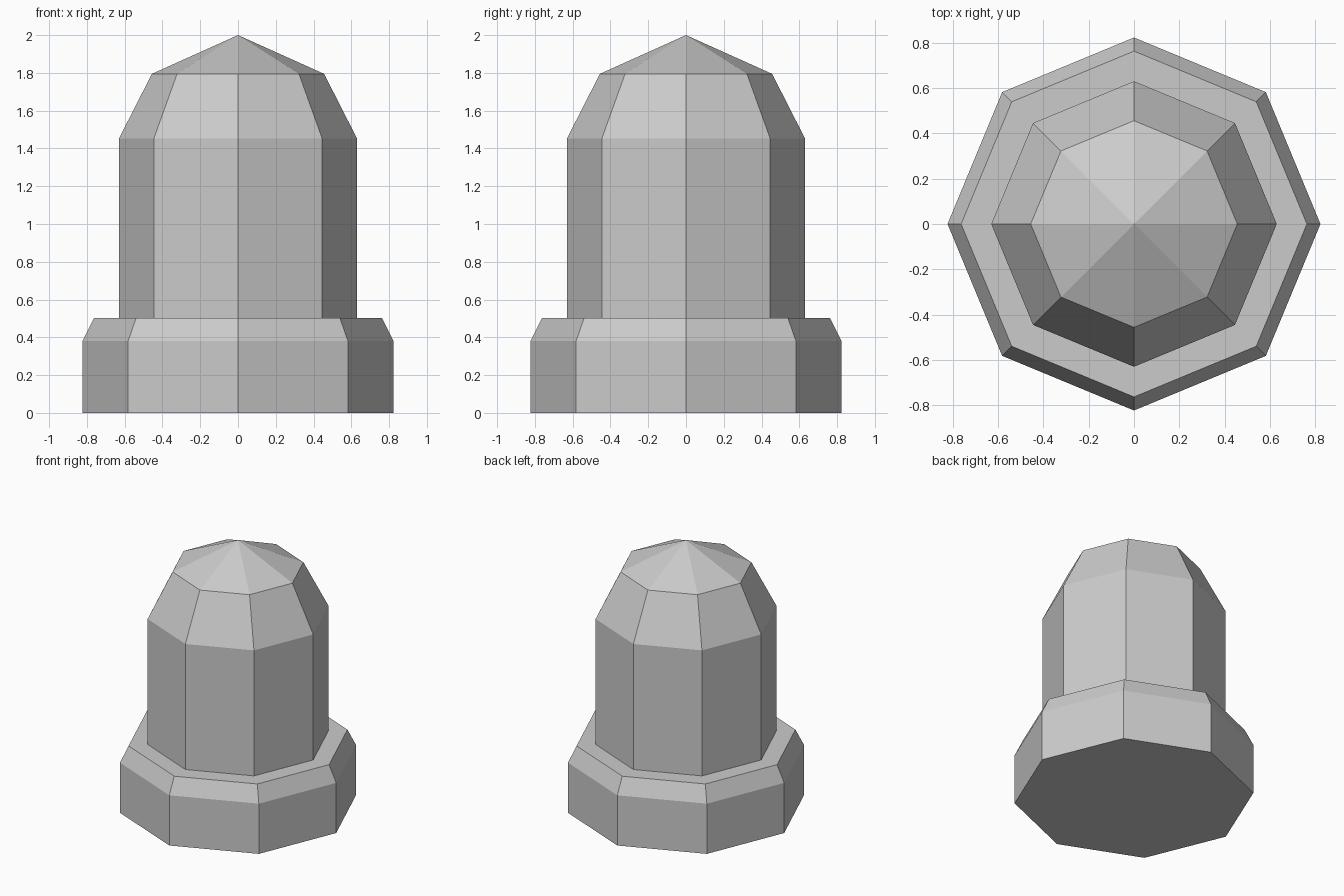
import bpy, bmesh
from math import cos, sin, tau

if "Cube" in bpy.data.objects:
    bpy.data.objects.remove(bpy.data.objects["Cube"])

SIDES = 8


def lathe(name, profile):
    """Closed flat-faced solid from (radius, z) rings; radius 0 is a point."""
    bm = bmesh.new()
    rings = []
    for r, z in profile:
        count = SIDES if r else 1
        rings.append([bm.verts.new((r * cos(tau * i / SIDES), r * sin(tau * i / SIDES), z))
                      for i in range(count)])
    bm.faces.new(rings[0][::-1])
    for low, high in zip(rings, rings[1:]):
        for i in range(SIDES):
            j = (i + 1) % SIDES
            top = high if len(high) == 1 else [high[j], high[i]]
            bm.faces.new([low[i], low[j], *top])
    bmesh.ops.recalc_face_normals(bm, faces=bm.faces)
    mesh = bpy.data.meshes.new(name)
    bm.to_mesh(mesh)
    bm.free()
    obj = bpy.data.objects.new(name, mesh)
    bpy.context.collection.objects.link(obj)
    return obj


# Chamfered foot flange, straight shaft, tapered shoulder and pointed tip
lathe("bollard", [
    (0.823, 0.0), (0.823, 0.38), (0.763, 0.502),
    (0.63, 0.502), (0.63, 1.453), (0.456, 1.795), (0.0, 2.0),
])
